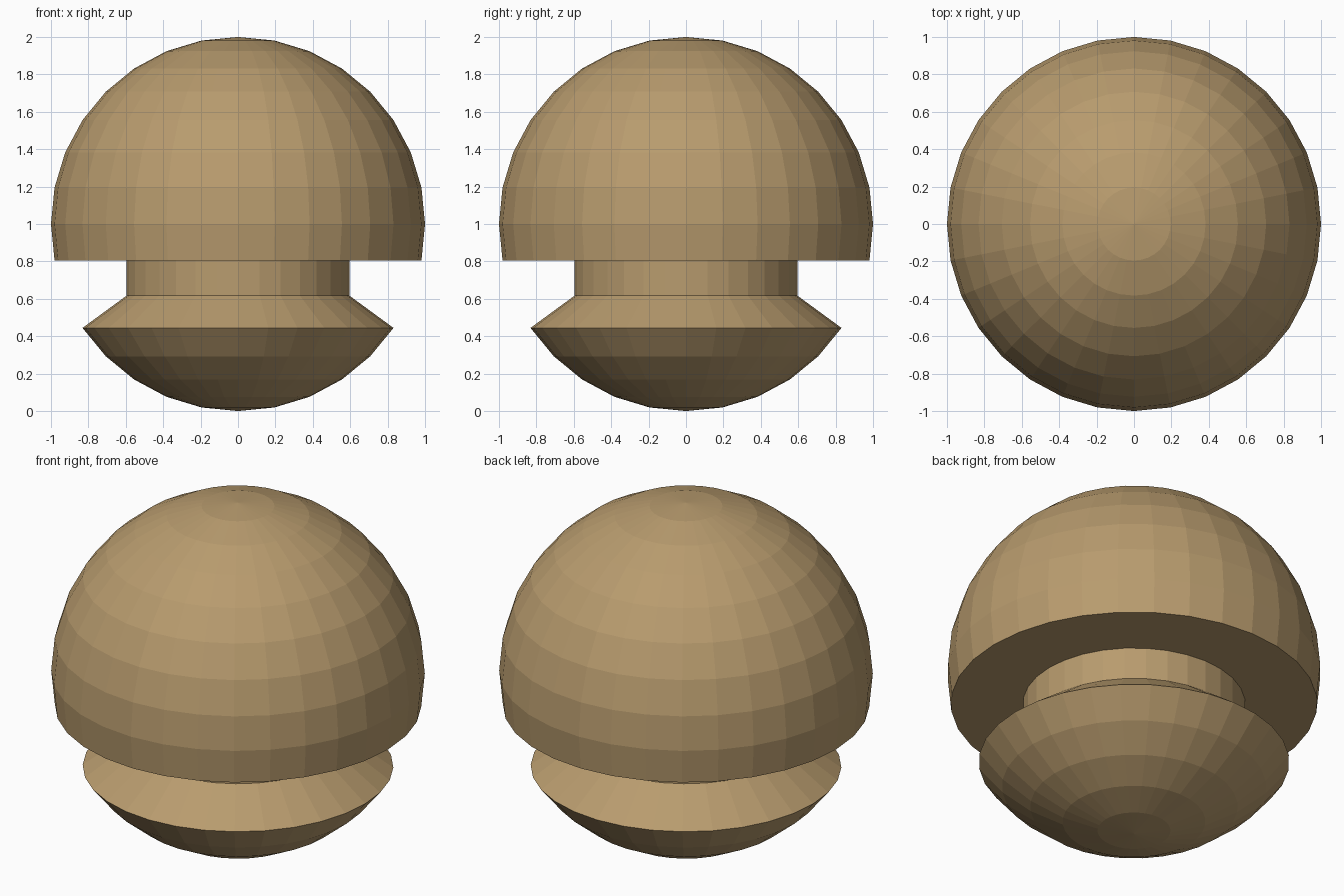
import bpy, bmesh, math

if "Cube" in bpy.data.objects:
    bpy.data.objects.remove(bpy.data.objects["Cube"])

SEGMENTS, RINGS = 32, 16

def ring(k):
    """Radius and height of a latitude ring on the unit ball resting on z = 0."""
    a = math.pi * k / RINGS
    return math.sin(a), 1 + math.cos(a)

# Profile from top to bottom: dome, flat underside, neck, flared lower bowl
NECK = 0.595
profile = [ring(k) for k in range(1, 10)]
profile += [(NECK, ring(9)[1]), (NECK, ring(10)[1])]
profile += [ring(k) for k in range(11, RINGS)]

bm = bmesh.new()
loops = [[bm.verts.new((r * math.cos(2 * math.pi * i / SEGMENTS),
                        r * math.sin(2 * math.pi * i / SEGMENTS), z))
          for i in range(SEGMENTS)] for r, z in profile]
top, bottom = bm.verts.new((0, 0, 2)), bm.verts.new((0, 0, 0))
for i in range(SEGMENTS):
    j = (i + 1) % SEGMENTS
    bm.faces.new((top, loops[0][i], loops[0][j]))
    bm.faces.new((bottom, loops[-1][j], loops[-1][i]))
    for a, b in zip(loops, loops[1:]):
        bm.faces.new((a[i], b[i], b[j], a[j]))
bmesh.ops.recalc_face_normals(bm, faces=bm.faces)

# Domed knob
mesh = bpy.data.meshes.new("domed_knob")
bm.to_mesh(mesh)
bm.free()
knob = bpy.data.objects.new("domed_knob", mesh)
bpy.context.collection.objects.link(knob)

tan = bpy.data.materials.new("tan")
tan.diffuse_color = (0.48, 0.33, 0.156, 1)
tan.use_nodes = True
tan.node_tree.nodes["Principled BSDF"].inputs["Base Color"].default_value = tan.diffuse_color
mesh.materials.append(tan)
